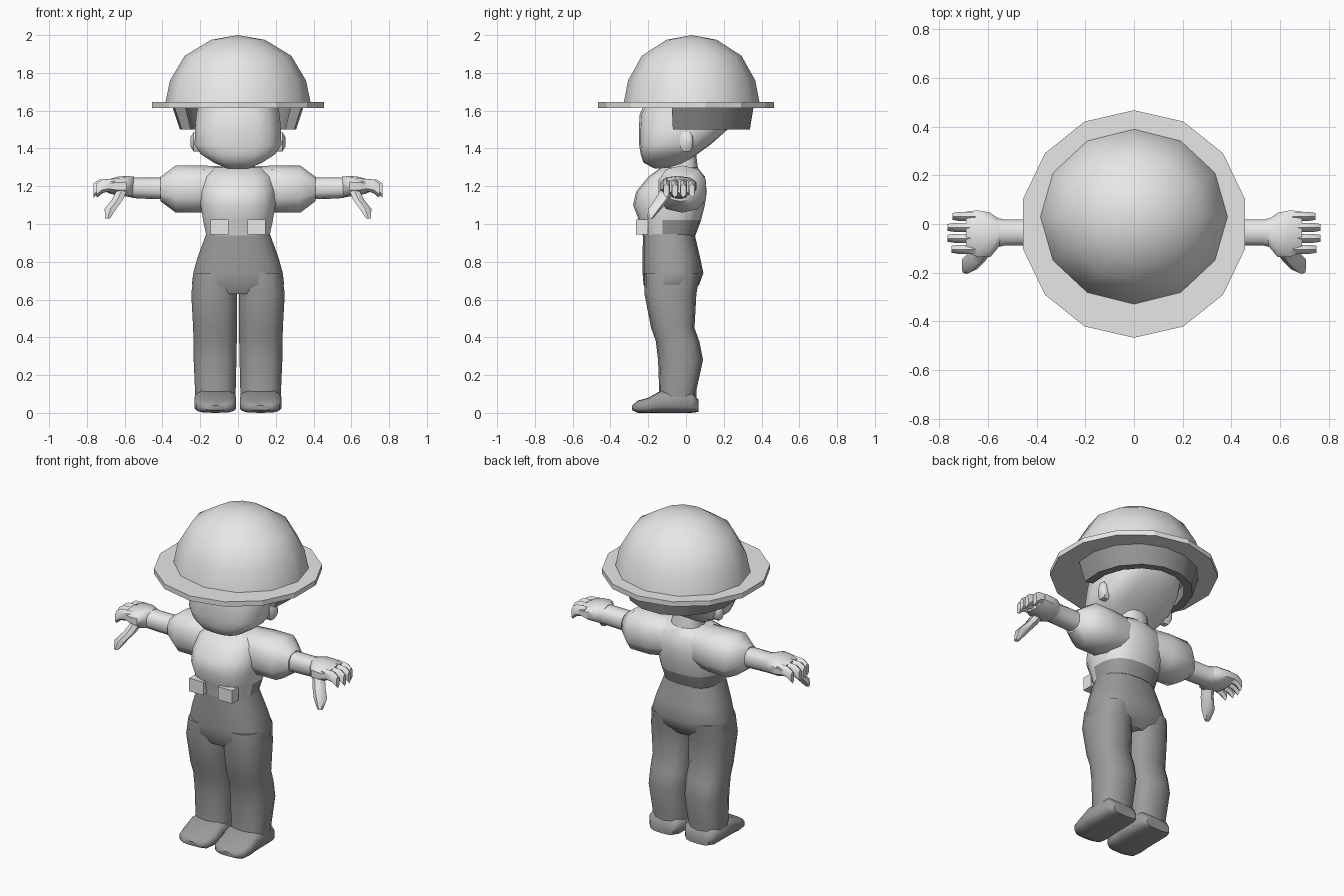
import bpy, bmesh, math
from mathutils import Vector

cube = bpy.data.objects.get("Cube")
if cube:
    bpy.data.objects.remove(cube, do_unlink=True)


def material(name, value):
    m = bpy.data.materials.new(name)
    m.use_nodes = True
    colour = (value, value, value, 1)
    m.diffuse_color = colour
    m.node_tree.nodes["Principled BSDF"].inputs["Base Color"].default_value = colour
    return m


light = material("light grey", 0.8)
dark = material("trouser grey", 0.33)
strap = material("strap grey", 0.3)


def finish(name, bm, mats, angle=50, mirror=False):
    bmesh.ops.recalc_face_normals(bm, faces=bm.faces)
    me = bpy.data.meshes.new(name)
    bm.to_mesh(me)
    bm.free()
    ob = bpy.data.objects.new(name, me)
    bpy.context.collection.objects.link(ob)
    for m in mats:
        me.materials.append(m)
    bpy.ops.object.select_all(action="DESELECT")
    ob.select_set(True)
    bpy.context.view_layer.objects.active = ob
    bpy.ops.object.shade_smooth_by_angle(angle=math.radians(angle))
    if mirror:
        mod = ob.modifiers.new("Mirror", "MIRROR")
        mod.use_mirror_merge = False
    return ob


def loft(name, axis, rings, mat, n=14, power=0.8, mirror=False, angle=50, extra=None, rule=None):
    """Skin rings given as (position, low u, high u, low v, high v) along an axis."""
    bm = bmesh.new()
    loops = []
    for t, u0, u1, v0, v1 in rings:
        loop = []
        for i in range(n):
            a = math.tau * (i + 0.5) / n
            c, s = math.cos(a), math.sin(a)
            u = (u0 + u1) / 2 + (u1 - u0) / 2 * math.copysign(abs(c) ** power, c)
            v = (v0 + v1) / 2 + (v1 - v0) / 2 * math.copysign(abs(s) ** power, s)
            loop.append(bm.verts.new({"x": (t, u, v), "y": (u, t, v), "z": (u, v, t)}[axis]))
        loops.append(loop)
    for a, b in zip(loops, loops[1:]):
        for i in range(n):
            j = (i + 1) % n
            bm.faces.new((a[i], a[j], b[j], b[i]))
    bm.faces.new(loops[0])
    bm.faces.new(loops[-1])
    if rule:
        for f in bm.faces:
            f.material_index = rule(f.calc_center_median())
    return finish(name, bm, [mat] + ([extra] if extra else []), angle, mirror)


def box(name, x0, x1, y0, y1, z0, z1, mat):
    return loft(name, "z", [(z0, x0, x1, y0, y1), (z1, x0, x1, y0, y1)], mat,
                n=4, power=0.001, mirror=True, angle=20)


# Helmet dome
bm = bmesh.new()
top = bm.verts.new((0, 0.03, 2.0))
prev = None
for z, r in ((1.975, 0.37), (1.89, 0.73), (1.76, 0.93), (1.63, 1.0)):
    ring = [bm.verts.new((0.387 * r * math.sin(math.tau * i / 12),
                          0.03 + 0.362 * r * math.cos(math.tau * i / 12), z)) for i in range(12)]
    for i in range(12):
        j = (i + 1) % 12
        bm.faces.new((prev[i], prev[j], ring[j], ring[i]) if prev else (top, ring[j], ring[i]))
    prev = ring
finish("helmet_dome", bm, [light], 60)

# Helmet brim
bm = bmesh.new()
rim = [[bm.verts.new((0.467 * math.sin(math.tau * i / 14), 0.467 * math.cos(math.tau * i / 14), z))
        for i in range(14)] for z in (1.615, 1.645)]
for ring in rim:
    bm.faces.new(ring)
for i in range(14):
    j = (i + 1) % 14
    bm.faces.new((rim[0][i], rim[0][j], rim[1][j], rim[1][i]))
finish("helmet_brim", bm, [light], 20)

# Guard hanging from the back half of the brim
bm = bmesh.new()
sections = []
for i in range(10):
    a = math.radians(-16 + 212 * i / 9)
    sections.append([bm.verts.new((rx * math.cos(a), 0.02 + ry * math.sin(a), z))
                     for rx, ry, z in ((0.35, 0.345, 1.62), (0.31, 0.325, 1.5),
                                       (0.26, 0.28, 1.5), (0.29, 0.3, 1.62))])
for a, b in zip(sections, sections[1:]):
    for k in range(4):
        m = (k + 1) % 4
        bm.faces.new((a[k], a[m], b[m], b[k]))
bm.faces.new(sections[0])
bm.faces.new(sections[-1])
finish("neck_guard", bm, [strap], 30)

# Head, neck and ears
loft("head", "z", [
    (1.295, -0.06, 0.06, -0.17, -0.04),
    (1.325, -0.13, 0.13, -0.225, 0.0),
    (1.37, -0.2, 0.2, -0.24, 0.06),
    (1.42, -0.232, 0.232, -0.248, 0.13),
    (1.5, -0.23, 0.23, -0.25, 0.22),
    (1.58, -0.223, 0.223, -0.245, 0.26),
    (1.68, -0.2, 0.2, -0.2, 0.25)], light, n=18, power=0.7)
loft("neck", "z", [(1.24, -0.1, 0.1, -0.12, 0.07), (1.4, -0.08, 0.08, -0.1, 0.05)], light)
loft("ear", "x", [(0.2, -0.03, 0.03, 1.38, 1.48), (0.235, -0.035, 0.04, 1.38, 1.49),
                  (0.252, -0.01, 0.03, 1.41, 1.46)], light, n=8, mirror=True)

# Shirt, with the trouser waist rising higher behind
loft("shirt", "z", [
    (0.94, -0.17, 0.17, -0.23, 0.05),
    (1.02, -0.187, 0.187, -0.25, 0.08),
    (1.1, -0.2, 0.2, -0.28, 0.1),
    (1.17, -0.2, 0.2, -0.265, 0.11),
    (1.25, -0.185, 0.185, -0.2, 0.1),
    (1.3, -0.13, 0.13, -0.13, 0.06)], light, n=18, extra=dark,
    rule=lambda c: int(c.z < 1.01 and c.y > -0.1))
loft("sleeve", "x", [
    (0.08, -0.13, 0.09, 1.08, 1.305),
    (0.2, -0.15, 0.11, 1.06, 1.31),
    (0.33, -0.15, 0.11, 1.06, 1.31),
    (0.41, -0.1, 0.04, 1.12, 1.25)], light, n=10, mirror=True)
box("belt_pouch", 0.05, 0.145, -0.265, -0.2, 0.945, 1.025, light)

# Arms and hands
loft("forearm", "x", [
    (0.38, -0.09, 0.02, 1.13, 1.245),
    (0.53, -0.09, 0.02, 1.135, 1.245),
    (0.57, -0.1, 0.03, 1.14, 1.25)], light, n=10, mirror=True)
loft("palm", "x", [
    (0.55, -0.09, 0.02, 1.14, 1.25),
    (0.59, -0.14, 0.05, 1.145, 1.255),
    (0.64, -0.14, 0.06, 1.15, 1.25),
    (0.69, -0.12, 0.055, 1.165, 1.235)], light, n=10, mirror=True)
for i, reach in enumerate((0.75, 0.765, 0.765, 0.745)):
    y = -0.125 + 0.045 * i
    loft("finger_%d" % (i + 1), "x", [
        (0.65, y, y + 0.042, 1.18, 1.24),
        (reach - 0.03, y, y + 0.042, 1.165, 1.235),
        (reach, y + 0.005, y + 0.037, 1.14, 1.215)], light, n=6, mirror=True)
loft("thumb", "z", [
    (1.03, 0.675, 0.705, -0.205, -0.175),
    (1.08, 0.64, 0.71, -0.2, -0.13),
    (1.13, 0.605, 0.67, -0.165, -0.09),
    (1.19, 0.58, 0.64, -0.13, -0.05)], light, n=6, mirror=True)

# Trousers
loft("hips", "z", [
    (0.63, -0.2, 0.2, -0.2, 0.03),
    (0.68, -0.247, 0.247, -0.225, 0.07),
    (0.74, -0.24, 0.24, -0.23, 0.092),
    (0.82, -0.218, 0.218, -0.23, 0.075),
    (0.95, -0.17, 0.17, -0.228, 0.045)], dark, n=18)
loft("leg", "z", [
    (0.03, 0.012, 0.225, -0.15, 0.055),
    (0.12, 0.01, 0.23, -0.142, 0.055),
    (0.28, 0.006, 0.237, -0.148, 0.09),
    (0.38, 0.004, 0.238, -0.16, 0.07),
    (0.45, 0.004, 0.24, -0.185, 0.045),
    (0.63, 0.002, 0.25, -0.22, 0.055),
    (0.74, 0.005, 0.235, -0.22, 0.075)], dark, mirror=True)
loft("shoe", "y", [
    (-0.285, 0.06, 0.18, 0.015, 0.04),
    (-0.255, 0.02, 0.22, 0.0, 0.065),
    (-0.2, 0.008, 0.232, 0.0, 0.08),
    (-0.13, 0.008, 0.232, 0.0, 0.12),
    (0.03, 0.012, 0.228, 0.0, 0.11),
    (0.065, 0.04, 0.2, 0.005, 0.07)], dark, power=0.6, mirror=True)
